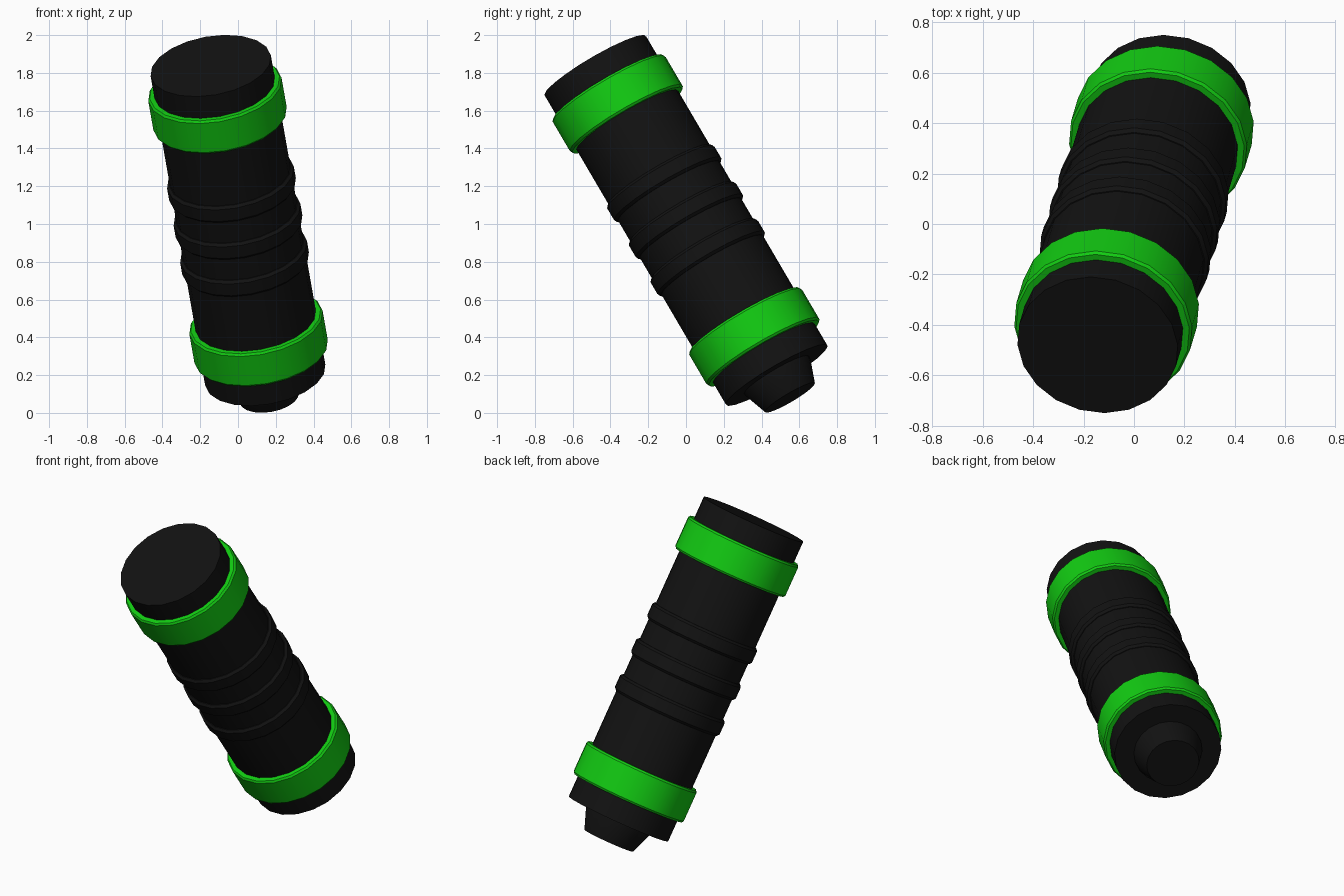
import bpy, bmesh
from math import pi, cos, sin, radians

if "Cube" in bpy.data.objects:
    bpy.data.objects.remove(bpy.data.objects["Cube"])

SIDES = 20
WIDEN = 1.035                      # grip is very slightly oval
CENTRE = (0, 0, 1.019)
TILT = (radians(30), radians(-10), 0)


def material(name, rgb):
    m = bpy.data.materials.new(name)
    m.diffuse_color = (*rgb, 1)
    m.use_nodes = True
    m.node_tree.nodes["Principled BSDF"].inputs["Base Color"].default_value = m.diffuse_color
    return m


black = material("black_rubber", (0.006, 0.006, 0.006))
green = material("green_band", (0.006, 0.6, 0.006))


def lathe(name, profile, mat, ring=False):
    """Spin (radius, height) points round the tilted axis; ring closes the profile."""
    bm = bmesh.new()
    loops = []
    for r, z in profile:
        loops.append([bm.verts.new((r * WIDEN * cos(2 * pi * i / SIDES),
                                    r * sin(2 * pi * i / SIDES), z))
                      for i in range(SIDES)])
    pairs = list(zip(loops, loops[1:]))
    if ring:
        pairs.append((loops[-1], loops[0]))
    else:
        bm.faces.new(loops[0])
        bm.faces.new(loops[-1])
    for a, b in pairs:
        for i in range(SIDES):
            j = (i + 1) % SIDES
            bm.faces.new((a[i], a[j], b[j], b[i]))
    bmesh.ops.recalc_face_normals(bm, faces=bm.faces[:])
    mesh = bpy.data.meshes.new(name)
    bm.to_mesh(mesh)
    bm.free()
    mesh.materials.append(mat)
    ob = bpy.data.objects.new(name, mesh)
    bpy.context.collection.objects.link(ob)
    ob.location = CENTRE
    ob.rotation_euler = TILT
    bpy.ops.object.select_all(action='DESELECT')
    ob.select_set(True)
    bpy.context.view_layer.objects.active = ob
    bpy.ops.object.shade_smooth_by_angle(angle=radians(30))
    return ob


# main cylinder and the tapered plug under it
lathe("handle_body", [(0.312, 0.96), (0.312, -0.96)], black)
lathe("end_plug", [(0.20, -0.95), (0.198, -0.975), (0.153, -1.10)], black)

# green bands near both ends
for name, z in (("upper_band", 0.723), ("lower_band", -0.723)):
    h, b = 0.102, 0.012
    lathe(name, [(0.30, z + h), (0.337, z + h), (0.346, z + h - b),
                 (0.346, z - h + b), (0.337, z - h), (0.30, z - h)], green, True)

# three raised grip ridges
for i, z in enumerate((0.23, 0.0, -0.23)):
    lathe(f"grip_ridge_{i + 1}", [(0.30, z + 0.052), (0.316, z + 0.05), (0.329, z + 0.036),
                                  (0.329, z - 0.036), (0.316, z - 0.05), (0.30, z - 0.052)],
          black, True)
